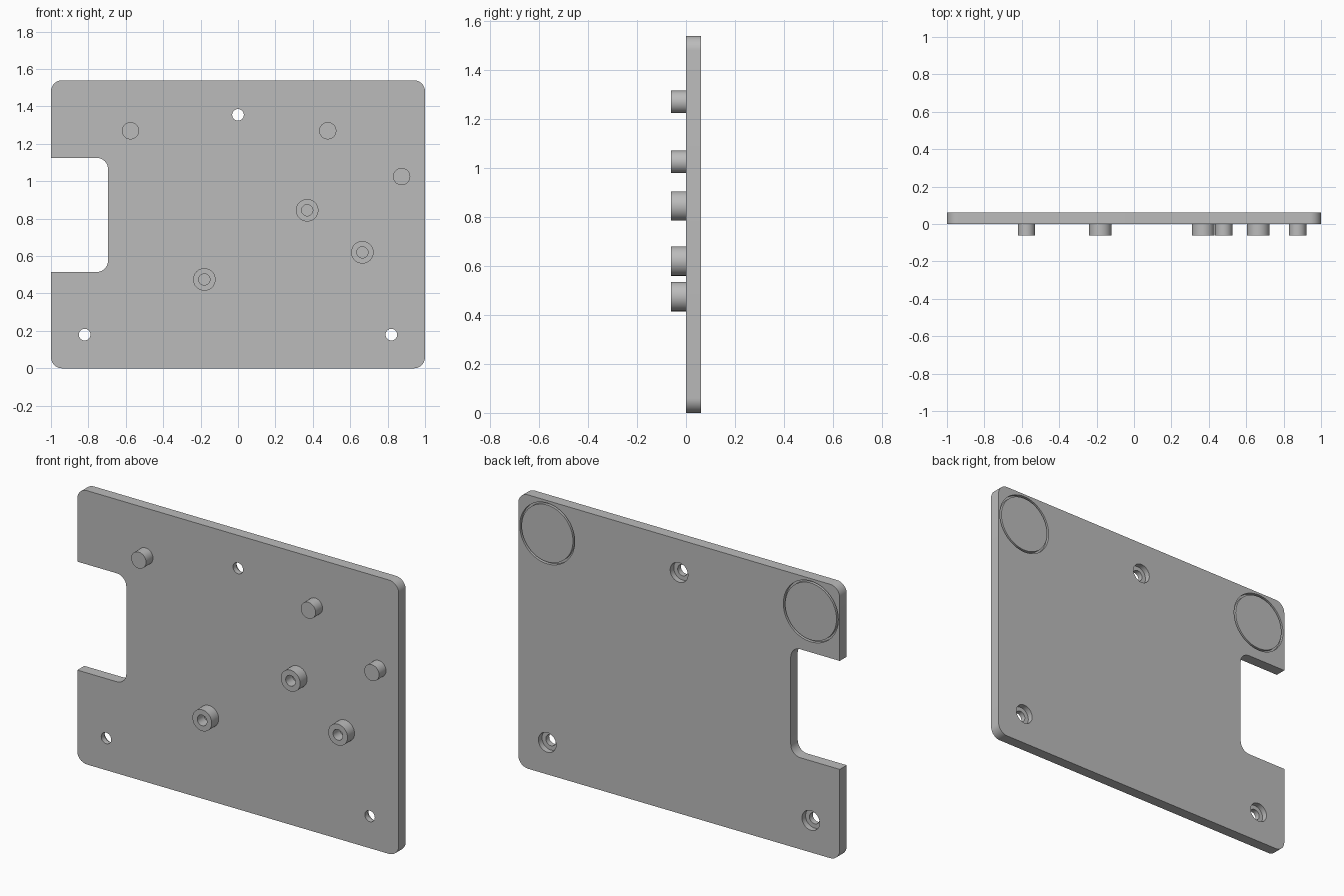
import bpy, bmesh
from math import radians, cos, sin, pi
from mathutils import Vector, Matrix

if "Cube" in bpy.data.objects:
    bpy.data.objects.remove(bpy.data.objects["Cube"], do_unlink=True)

THICK, HEIGHT, POST = 0.062, 1.54, 0.062
CORNER = 0.06

grey = bpy.data.materials.new("plain grey")
grey.use_nodes = True
grey.diffuse_color = (0.5, 0.5, 0.5, 1)
grey.node_tree.nodes["Principled BSDF"].inputs["Base Color"].default_value = (0.5, 0.5, 0.5, 1)


def make_object(name, bm):
    bmesh.ops.remove_doubles(bm, verts=bm.verts, dist=1e-5)
    bmesh.ops.recalc_face_normals(bm, faces=bm.faces)
    mesh = bpy.data.meshes.new(name)
    bm.to_mesh(mesh)
    bm.free()
    mesh.materials.append(grey)
    obj = bpy.data.objects.new(name, mesh)
    bpy.context.collection.objects.link(obj)
    return obj


def lathe(name, profile, x, z, closed=False, steps=48):
    """Spin a (radius, y) profile about a front-to-back axis at (x, z)."""
    bm = bmesh.new()
    verts = [bm.verts.new((r, y, 0)) for r, y in profile]
    pairs = list(zip(verts, verts[1:]))
    if closed:
        pairs.append((verts[-1], verts[0]))
    edges = [bm.edges.new(p) for p in pairs]
    bmesh.ops.spin(bm, geom=verts + edges, cent=(0, 0, 0), axis=(0, 1, 0),
                   angle=2 * pi, steps=steps)
    bmesh.ops.translate(bm, verts=bm.verts, vec=(x, 0, z))
    return make_object(name, bm)


def smooth(obj):
    bpy.ops.object.select_all(action="DESELECT")
    obj.select_set(True)
    bpy.context.view_layer.objects.active = obj
    bpy.ops.object.shade_smooth_by_angle(angle=radians(30))


def rounded(points, steps=10):
    """Outline of (x, z, radius) corners; each right-angle corner becomes an arc."""
    out = []
    for i, (x, z, r) in enumerate(points):
        p = Vector((x, z))
        a = (Vector(points[i - 1][:2]) - p).normalized()
        b = (Vector(points[(i + 1) % len(points)][:2]) - p).normalized()
        if r == 0:
            out.append(p)
            continue
        for k in range(steps + 1):
            t = k / steps * pi / 2
            out.append(p + r * ((1 - sin(t)) * a + (1 - cos(t)) * b))
    return out


# Plate with a side notch
outline = rounded([
    (-1, 0, CORNER), (1, 0, CORNER), (1, HEIGHT, CORNER), (-1, HEIGHT, CORNER),
    (-1, 1.125, 0), (-0.695, 1.125, CORNER), (-0.695, 0.515, CORNER), (-1, 0.515, 0)])
bm = bmesh.new()
face = bm.faces.new([bm.verts.new((p.x, 0, p.y)) for p in outline])
new = bmesh.ops.extrude_face_region(bm, geom=[face])["geom"]
bmesh.ops.translate(bm, verts=[g for g in new if isinstance(g, bmesh.types.BMVert)],
                    vec=(0, THICK, 0))
plate = make_object("mounting_plate", bm)

# Cutters: counterbored screw holes and ring grooves on the back
cutters = []
for x, z in [(0, 1.355), (-0.82, 0.18), (0.82, 0.18)]:
    cutters.append(lathe("screw_hole_cutter", [
        (0, -0.05), (0.031, -0.05), (0.031, 0.03), (0.055, 0.03), (0.055, 0.1), (0, 0.1)], x, z))
for x in (-0.82, 0.82):
    cutters.append(lathe("ring_groove_cutter", [
        (0.16, 0.045), (0.171, 0.045), (0.171, 0.1), (0.16, 0.1)], x, 1.355, True, 64))

for cutter in cutters:
    mod = plate.modifiers.new("cut", "BOOLEAN")
    mod.operation, mod.solver, mod.object = "DIFFERENCE", "EXACT", cutter
bpy.context.view_layer.update()
cut_mesh = bpy.data.meshes.new_from_object(
    plate.evaluated_get(bpy.context.evaluated_depsgraph_get()))
plate.modifiers.clear()
plate.data = cut_mesh
for cutter in cutters:
    bpy.data.objects.remove(cutter, do_unlink=True)
smooth(plate)

# Solid locating pegs on the front
for i, (x, z) in enumerate([(-0.575, 1.27), (0.48, 1.27), (0.875, 1.025)]):
    smooth(lathe(f"locating_peg_{i + 1}", [
        (0, 0.01), (0.046, 0.01), (0.046, -POST), (0, -POST)], x, z))

# Hollow screw bosses on the front
for i, (x, z) in enumerate([(0.37, 0.845), (0.665, 0.62), (-0.18, 0.475)]):
    smooth(lathe(f"screw_boss_{i + 1}", [
        (0, 0.01), (0.06, 0.01), (0.06, -POST), (0.03, -POST), (0.03, -0.002), (0, -0.002)], x, z))
